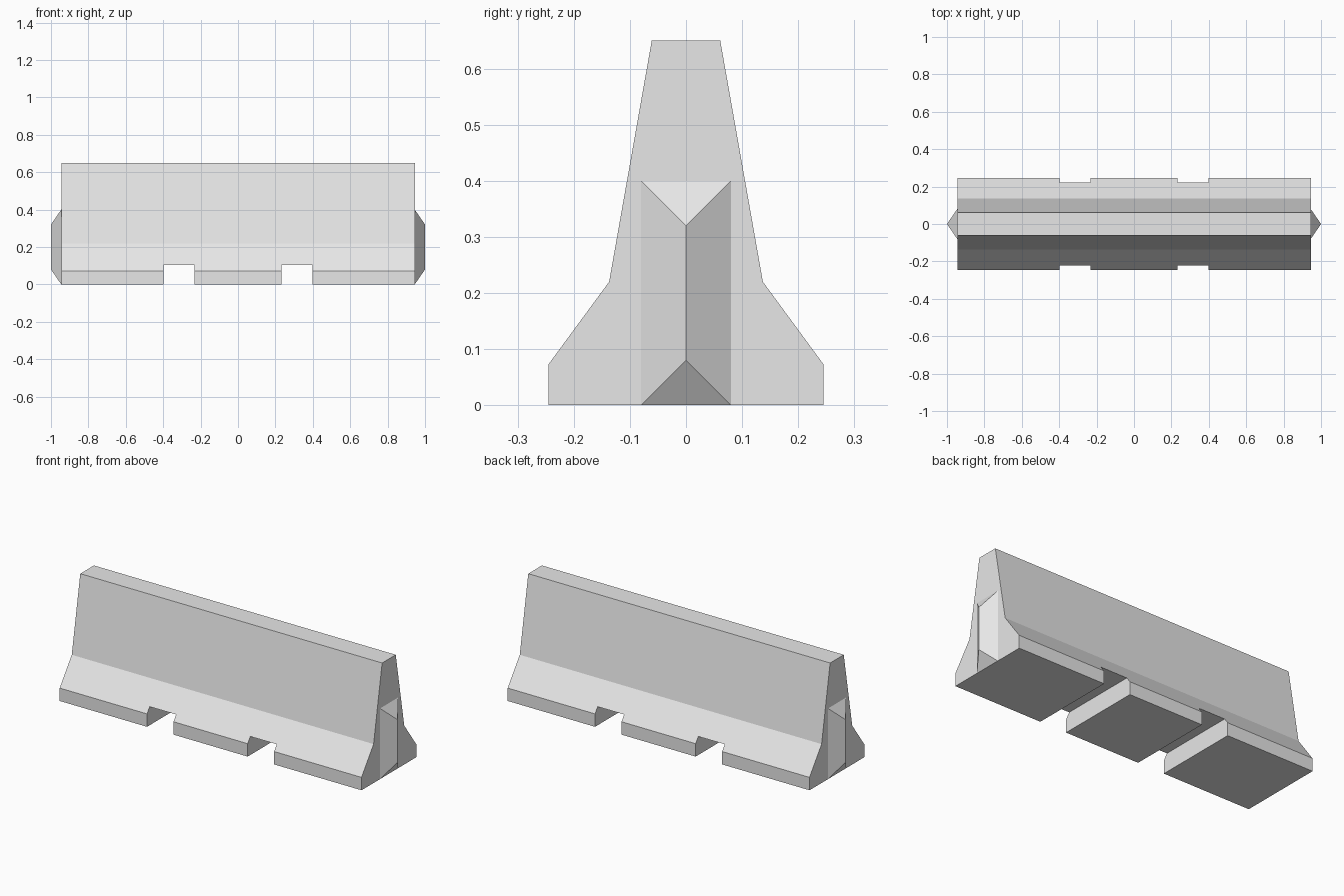
import bpy
import bmesh

cube = bpy.data.objects.get("Cube")
if cube:
    bpy.data.objects.remove(cube, do_unlink=True)

HALF_LENGTH = 0.945

concrete = bpy.data.materials.new("concrete grey")
concrete.use_nodes = True
grey = (0.8, 0.8, 0.8, 1)
concrete.diffuse_color = grey
concrete.node_tree.nodes["Principled BSDF"].inputs["Base Color"].default_value = grey


def finish(name, bm):
    """Turn a bmesh into a flat-shaded concrete object."""
    bmesh.ops.recalc_face_normals(bm, faces=bm.faces)
    mesh = bpy.data.meshes.new(name)
    bm.to_mesh(mesh)
    bm.free()
    mesh.materials.append(concrete)
    obj = bpy.data.objects.new(name, mesh)
    bpy.context.collection.objects.link(obj)
    return obj


# Barrier body: half profile mirrored across the length, then extruded
half = [(0.245, 0), (0.245, 0.073), (0.137, 0.22), (0.061, 0.65)]
profile = half + [(-y, z) for y, z in reversed(half)]
bm = bmesh.new()
end = bm.faces.new([bm.verts.new((-HALF_LENGTH, y, z)) for y, z in profile])
extruded = bmesh.ops.extrude_face_region(bm, geom=[end])["geom"]
bmesh.ops.translate(bm, vec=(2 * HALF_LENGTH, 0, 0),
                    verts=[g for g in extruded if isinstance(g, bmesh.types.BMVert)])
body = finish("barrier_body", bm)

# Two lifting slots cut right through the base
bm = bmesh.new()
for side in (-1, 1):
    verts = bmesh.ops.create_cube(bm, size=1)["verts"]
    bmesh.ops.scale(bm, vec=(0.166, 1, 0.21), verts=verts)
    bmesh.ops.translate(bm, vec=(side * 0.315, 0, 0), verts=verts)
cutter = finish("slot_cutter", bm)
cutter.hide_render = True
slots = body.modifiers.new("slots", 'BOOLEAN')
slots.operation = 'DIFFERENCE'
slots.solver = 'EXACT'
slots.object = cutter
bpy.context.view_layer.objects.active = body
bpy.ops.object.modifier_apply(modifier=slots.name)
bpy.data.objects.remove(cutter, do_unlink=True)

# Hipped interlocking key on each end
for name, side in (("left_end_key", 1), ("right_end_key", -1)):
    bm = bmesh.new()
    base = [bm.verts.new((side * HALF_LENGTH, y, z))
            for y, z in ((-0.08, 0), (0.08, 0), (0.08, 0.4), (-0.08, 0.4))]
    low, high = [bm.verts.new((side, 0, z)) for z in (0.08, 0.32)]
    a, b, c, d = base
    for face in ((a, b, low), (b, c, high, low), (c, d, high), (d, a, low, high), base):
        bm.faces.new(face)
    finish(name, bm)
